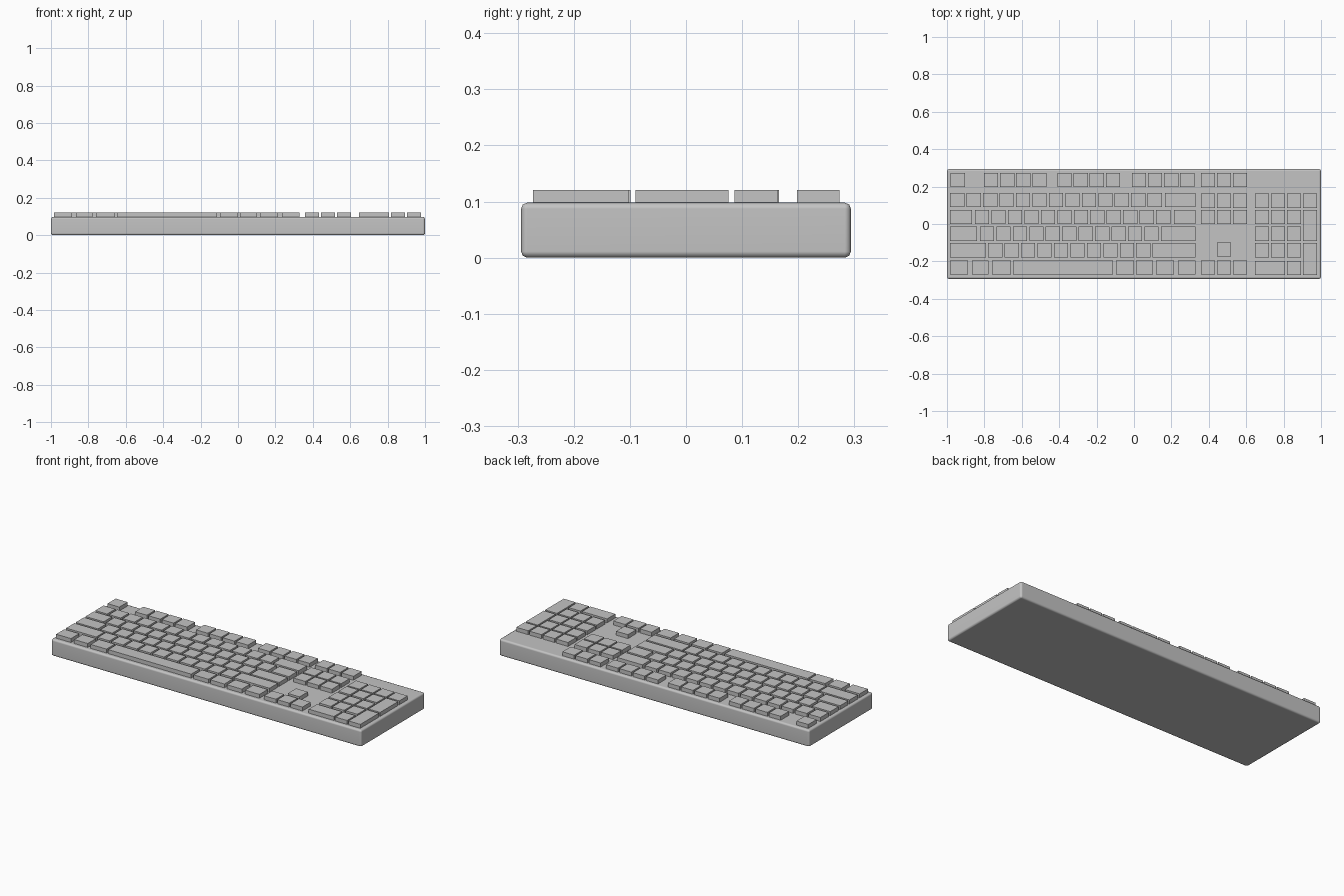
import bpy
import bmesh

cube = bpy.data.objects.get("Cube")
if cube:
    bpy.data.objects.remove(cube, do_unlink=True)

grey = bpy.data.materials.new("plain_grey")
grey.use_nodes = True
colour = (0.55, 0.55, 0.55, 1)
grey.diffuse_color = colour
grey.node_tree.nodes["Principled BSDF"].inputs["Base Color"].default_value = colour

KEY = 0.076          # side of a standard key
PITCH = 0.088        # spacing of standard keys
CASE_TOP = 0.098
KEY_TOP = 0.121
RIGHT_END = 0.328    # right edge of the typing block
LEFT_END = -0.983


def add_boxes(name, boxes):
    """One object made of boxes given as (x0, x1, y0, y1, z0, z1)."""
    bm = bmesh.new()
    for x0, x1, y0, y1, z0, z1 in boxes:
        made = bmesh.ops.create_cube(bm, size=1)
        for v in made["verts"]:
            v.co.x = x1 if v.co.x > 0 else x0
            v.co.y = y1 if v.co.y > 0 else y0
            v.co.z = z1 if v.co.z > 0 else z0
    mesh = bpy.data.meshes.new(name)
    bm.to_mesh(mesh)
    bm.free()
    mesh.materials.append(grey)
    obj = bpy.data.objects.new(name, mesh)
    bpy.context.collection.objects.link(obj)
    return obj


def add_keys(name, spans, y0, y1=None):
    """A row of keys from x spans, standing on the case."""
    y1 = y0 + KEY if y1 is None else y1
    add_boxes(name, [(a, b, y0, y1, CASE_TOP - 0.005, KEY_TOP) for a, b in spans])


def run(start, count, pitch=PITCH):
    return [(start + i * pitch, start + i * pitch + KEY) for i in range(count)]


# Case with rounded edges
case = add_boxes("case", [(-1, 1, -0.294, 0.294, 0, CASE_TOP)])
bevel = case.modifiers.new("rounded_edges", "BEVEL")
bevel.width = 0.011
bevel.segments = 2
for face in case.data.polygons:
    face.use_smooth = True
case.modifiers.new("clean_flats", "WEIGHTED_NORMAL")

# Row positions, front edge of each row
ROW_Y = {"function": 0.198, "number": 0.09, "upper": 0.0,
         "home": -0.09, "lower": -0.178, "space": -0.271}

# Function row: escape key and three groups of four
function = run(-0.98, 1)
for start in (-0.802, -0.409, -0.011):
    function += run(start, 4, 0.086)
add_keys("function_keys", function, ROW_Y["function"])

# Typing rows: left wide key end, first key, count, right wide key start
add_keys("number_row_keys", run(LEFT_END, 13) + [(0.165, RIGHT_END)], ROW_Y["number"])
for name, left_end, first, count, right in (
        ("upper", -0.866, -0.85, 12, 0.214),
        ("home", -0.84, -0.824, 11, 0.145),
        ("lower", -0.79, -0.78, 10, 0.098)):
    spans = [(LEFT_END, left_end)] + run(first, count) + [(right, RIGHT_END)]
    add_keys(name + "_row_keys", spans, ROW_Y[name])

# Space bar row
add_keys("space_bar", [(-0.647, -0.112)], ROW_Y["space"])
add_keys("modifier_keys", [(LEFT_END, -0.887), (-0.866, -0.779), (-0.76, -0.658),
                           (-0.096, 0), (0.011, 0.102), (0.118, 0.214),
                           (0.235, RIGHT_END)], ROW_Y["space"])

# Navigation block and arrows
columns = run(0.358, 3, 0.0855)
for name in ("function", "number", "upper"):
    add_keys("navigation_keys_" + name, columns, ROW_Y[name] - (0.004 if name == "number" else 0))
add_keys("up_arrow_key", columns[1:2], ROW_Y["lower"] + 0.003)
add_keys("arrow_keys", columns, ROW_Y["space"])

# Number pad with a wide zero and two tall keys
pad = run(0.647, 4, 0.0855)
PAD_BOTTOM = -0.273
add_keys("pad_top_keys", pad, 0.086, 0.163)
for name in ("upper", "home", "lower"):
    add_keys("pad_keys_" + name, pad[:3], ROW_Y[name])
add_keys("pad_bottom_keys", [(pad[0][0], pad[1][1]), pad[2]], PAD_BOTTOM)
add_keys("pad_plus_key", pad[3:], ROW_Y["home"], ROW_Y["upper"] + KEY)
add_keys("pad_enter_key", pad[3:], PAD_BOTTOM, ROW_Y["lower"] + KEY)
